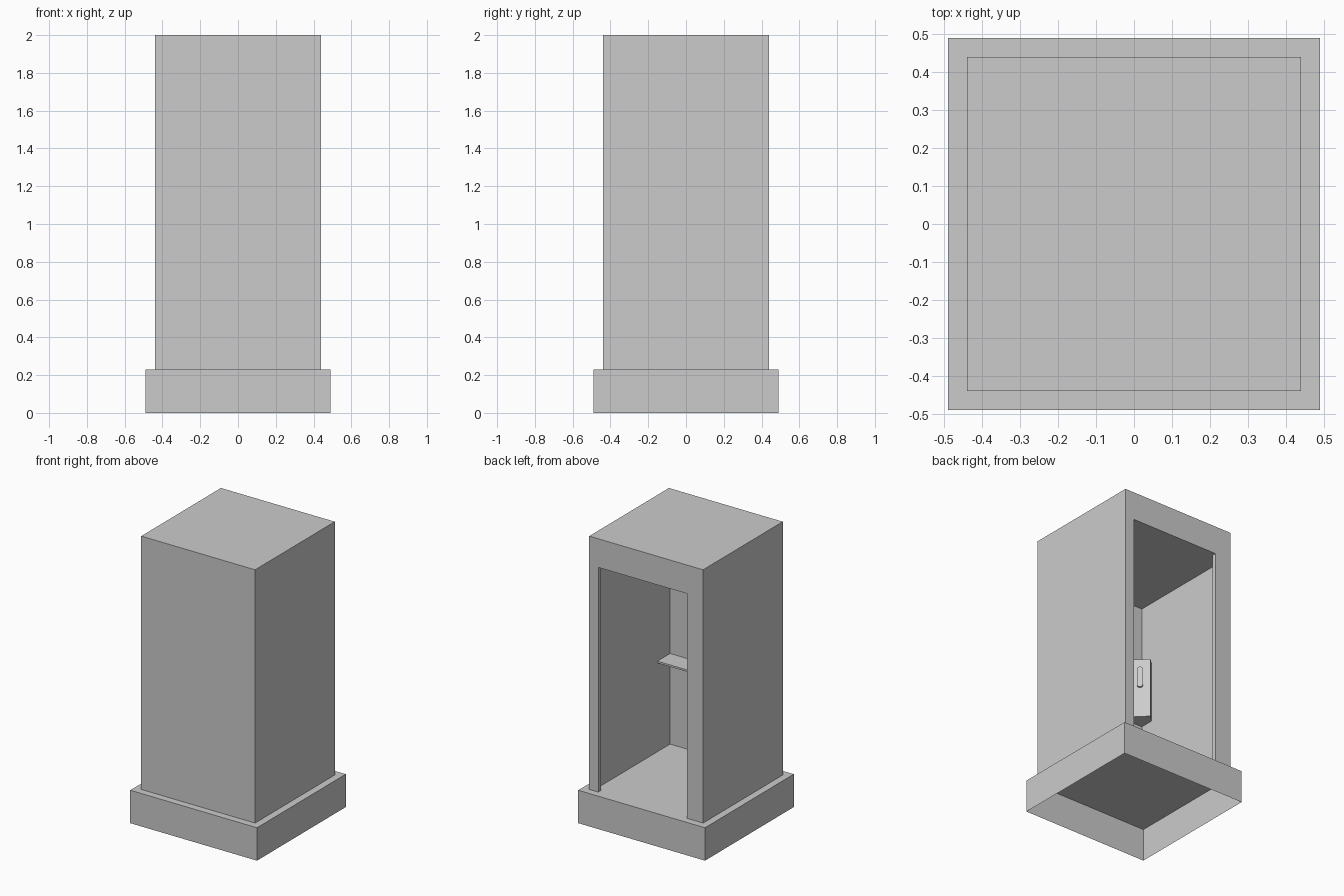
import bpy, bmesh, math
from mathutils import Vector

if "Cube" in bpy.data.objects:
    bpy.data.objects.remove(bpy.data.objects["Cube"])


def make_object(name, bm):
    bmesh.ops.recalc_face_normals(bm, faces=bm.faces)
    mesh = bpy.data.meshes.new(name)
    bm.to_mesh(mesh)
    bm.free()
    ob = bpy.data.objects.new(name, mesh)
    bpy.context.collection.objects.link(ob)
    return ob


def prism(name, outline, z0, z1):
    bm = bmesh.new()
    face = bm.faces.new([bm.verts.new((x, y, z0)) for x, y in outline])
    top = bmesh.ops.extrude_face_region(bm, geom=[face], use_keep_orig=True)["geom"]
    for v in top:
        if isinstance(v, bmesh.types.BMVert):
            v.co.z = z1
    return make_object(name, bm)


def box(name, x0, x1, y0, y1, z0, z1):
    return prism(name, [(x0, y0), (x1, y0), (x1, y1), (x0, y1)], z0, z1)


def drop_bottom(ob, z):
    bm = bmesh.new()
    bm.from_mesh(ob.data)
    low = [f for f in bm.faces if all(v.co.z < z + 1e-3 for v in f.verts)]
    bmesh.ops.delete(bm, geom=low, context='FACES')
    bm.to_mesh(ob.data)
    bm.free()


OUT, INN, FLOOR, CEIL = 0.44, 0.41, 0.23, 1.80

# plinth: a thin cover, open underneath
plinth = box("plinth", -0.49, 0.49, -0.49, 0.49, 0, FLOOR)
drop_bottom(plinth, 0)

# booth shell: solid block hollowed out, with an off-centre doorway at the back
shell = box("booth_shell", -OUT, OUT, -OUT, OUT, FLOOR, 2.0)
cavity = box("cavity_cutter", -INN, INN, -INN, INN, 0.1, CEIL)
door = box("doorway_cutter", -0.314, 0.37, 0.3, 0.6, 0.1, CEIL)
for cutter in (cavity, door):
    cutter.hide_render = True
    mod = shell.modifiers.new("cut", 'BOOLEAN')
    mod.operation = 'DIFFERENCE'
    mod.solver = 'EXACT'
    mod.object = cutter
bpy.context.view_layer.update()
graph = bpy.context.evaluated_depsgraph_get()
cut_mesh = bpy.data.meshes.new_from_object(shell.evaluated_get(graph))
shell.modifiers.clear()
shell.data = cut_mesh
for cutter in (cavity, door):
    bpy.data.objects.remove(cutter)
drop_bottom(shell, FLOOR)

# shelf along the front wall
box("shelf", -0.15, INN, -INN, -0.27, 0.85, 0.863)

# corner unit, set diagonally across the front left corner
c, h = -0.316, 0.048
side = 2 * c + INN
prism("corner_unit", [(c - h, c + h), (-INN, c + h - (INN + c - h)), (-INN, -INN),
                      (c + h - (INN + c - h), -INN), (c + h, c - h)], 0.927, 1.35)

# handset: rounded bar standing proud of the diagonal face
bm = bmesh.new()
r, half, n = 0.02, 0.054, 8
centre = Vector((c, c, 1.215))
across, out = Vector((-1, 1, 0)).normalized(), Vector((1, 1, 0)).normalized()
ring = []
for s in (1, -1):
    for i in range(n + 1):
        a = math.pi * i / n + (0 if s == 1 else math.pi)
        ring.append(bm.verts.new(centre + across * r * math.cos(a)
                                 + Vector((0, 0, s * half + r * math.sin(a)))))
face = bm.faces.new(ring)
new = bmesh.ops.extrude_face_region(bm, geom=[face], use_keep_orig=True)["geom"]
bmesh.ops.translate(bm, verts=[v for v in new if isinstance(v, bmesh.types.BMVert)],
                    vec=out * 0.015)
make_object("handset", bm)
